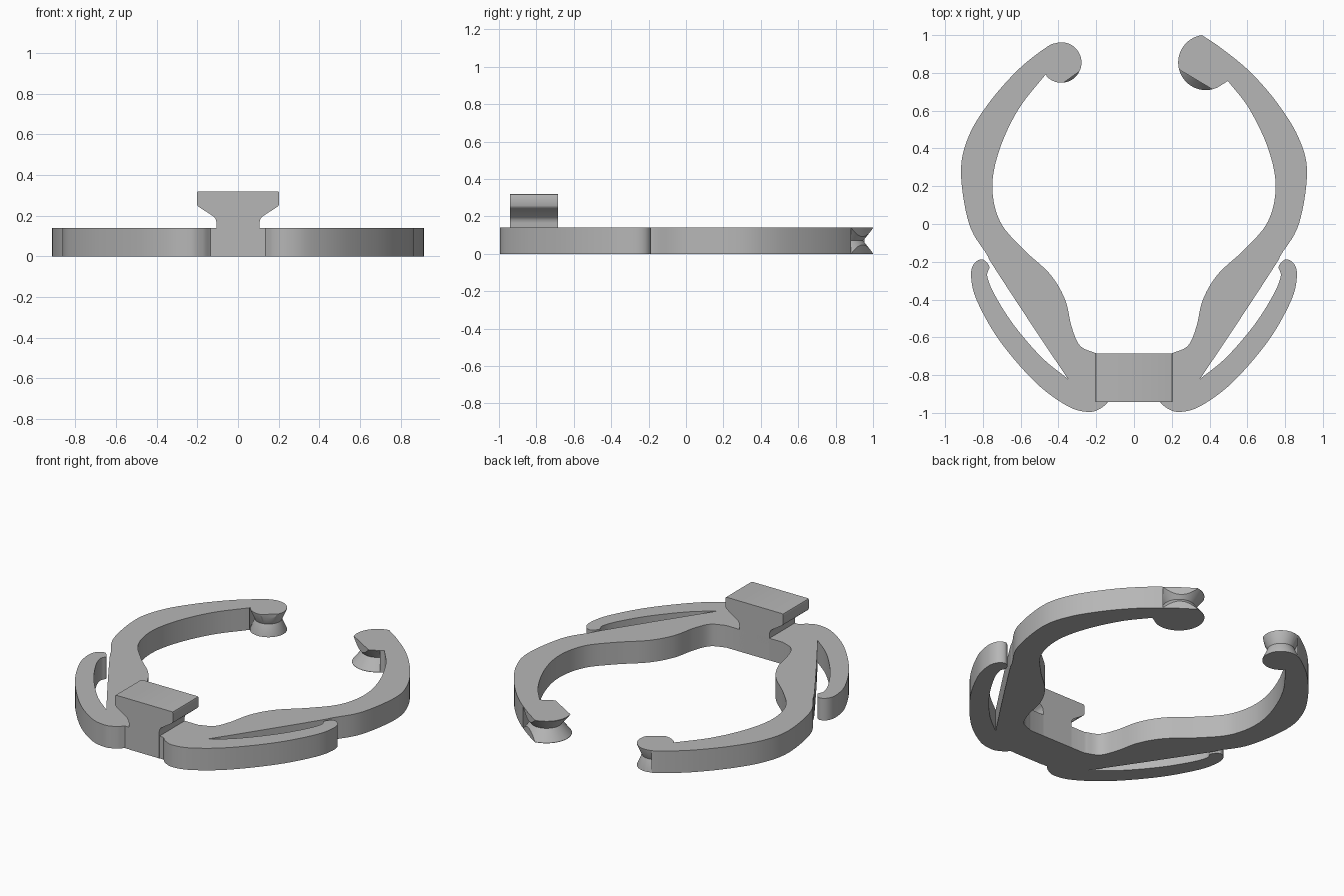
import bpy, bmesh, math
from mathutils import Vector, Matrix

if "Cube" in bpy.data.objects:
    bpy.data.objects.remove(bpy.data.objects["Cube"])

H = 0.14  # thickness of the flat frame

grey = bpy.data.materials.new("grey")
grey.diffuse_color = (0.47, 0.47, 0.47, 1)
grey.use_nodes = True
grey.node_tree.nodes["Principled BSDF"].inputs["Base Color"].default_value = grey.diffuse_color


def spline(pts, n=7):
    """Smooth curve through the points."""
    p = [Vector(q) for q in pts]
    p = [2 * p[0] - p[1]] + p + [2 * p[-1] - p[-2]]
    out = []
    for a, b, c, d in zip(p, p[1:], p[2:], p[3:]):
        for i in range(n):
            t = i / n
            out.append(0.5 * (2 * b + (c - a) * t + (2 * a - 5 * b + 4 * c - d) * t * t
                              + (3 * b - a - 3 * c + d) * t ** 3))
    return out + [p[-2]]


def arc(cx, cy, r, a0, a1, n=40):
    angles = [math.radians(a0 + (a1 - a0) * i / n) for i in range(n + 1)]
    return [Vector((cx + r * math.cos(a), cy + r * math.sin(a))) for a in angles]


def make(name, bm):
    bmesh.ops.recalc_face_normals(bm, faces=bm.faces)
    me = bpy.data.meshes.new(name)
    bm.to_mesh(me)
    bm.free()
    ob = bpy.data.objects.new(name, me)
    bpy.context.collection.objects.link(ob)
    me.materials.append(grey)
    return ob


def prism(name, pts, depth):
    """Extrude an outline given as 3D points along the depth vector."""
    bm = bmesh.new()
    face = bm.faces.new([bm.verts.new(p) for p in pts])
    top = bmesh.ops.extrude_face_region(bm, geom=[face])["geom"]
    bmesh.ops.translate(bm, vec=depth, verts=[v for v in top if isinstance(v, bmesh.types.BMVert)])
    return make(name, bm)


def half(tip, inner_end, outer_start):
    """Outline of one side, from the back of the base round to its front."""
    inner = spline([(0.20, -0.685), (0.285, -0.645), (0.33, -0.545), (0.365, -0.40),
                    (0.445, -0.265), (0.59, -0.13), (0.71, 0.015), (0.75, 0.20),
                    (0.71, 0.40), (0.61, 0.61), inner_end])
    outer = spline(outer_start + [(0.916, 0.275), (0.873, 0.0), (0.78, -0.16),
                                  (0.745, -0.222), (0.557, -0.51), (0.35, -0.82)])
    clip = spline([(0.35, -0.82), (0.49, -0.705), (0.64, -0.53), (0.74, -0.37),
                   (0.777, -0.275), (0.766, -0.225), (0.805, -0.187), (0.85, -0.215),
                   (0.862, -0.285), (0.83, -0.41), (0.71, -0.62), (0.52, -0.84),
                   (0.35, -0.965), (0.24, -0.995), (0.175, -0.975), (0.135, -0.94)])
    return inner + tip + outer[(0 if tip else 1):] + clip[1:]


# tip data: centre x, centre y, radius, waist radius, chord offset, chord normal
R_TIP = (0.38, 0.855, 0.147, 0.092, 0.104, (-0.511, -0.86))
L_TIP = (-0.385, 0.855, 0.108, 0.078, 0.094, (0.58, -0.81))

right = half(arc(0.38, 0.855, 0.146, -64, -260), (0.497, 0.757),
             [(0.36, 1.0), (0.47, 0.925), (0.615, 0.805), (0.755, 0.645), (0.87, 0.46)])
left = half(arc(0.385, 0.855, 0.107, -45, -268), (0.467, 0.793),
            [(0.40, 0.961), (0.46, 0.938), (0.61, 0.82), (0.765, 0.645), (0.875, 0.465)])

# frame: base, two curved arms and two spring clips in one outline
outline = right + [Vector((-p.x, p.y)) for p in reversed(left)]
frame = prism("frame", [(p.x, p.y, 0) for p in outline], Vector((0, 0, H)))


def cut(cutter):
    mod = frame.modifiers.new("cut", "BOOLEAN")
    mod.operation = "DIFFERENCE"
    mod.solver = "EXACT"
    mod.object = cutter
    cutter.hide_render = True
    cutter.hide_set(True)


# V groove around each tip, and the trimmed upper lip
for side, (cx, cy, r, waist, off, nrm) in (("right", R_TIP), ("left", L_TIP)):
    bm = bmesh.new()
    n = 64
    rings = []
    for i in range(n):
        a = 2 * math.pi * i / n
        rings.append([bm.verts.new((cx + q * math.cos(a), cy + q * math.sin(a), z))
                      for q, z in ((waist, H / 2), (r, H - 0.001), (r, 0.001))])
    for i in range(n):
        a, b = rings[i], rings[(i + 1) % n]
        for k in range(3):
            m = (k + 1) % 3
            bm.faces.new((a[k], b[k], b[m], a[m]))
    cut(make(side + "_groove_cutter", bm))

    bm = bmesh.new()
    ang = math.atan2(nrm[1], nrm[0])
    bmesh.ops.create_cube(bm, size=1, matrix=(
        Matrix.Translation((cx, cy, H)) @ Matrix.Rotation(ang, 4, "Z")
        @ Matrix.Translation((off + 0.04, 0, 0)) @ Matrix.Diagonal((0.08, 0.2, H, 1))))
    cut(make(side + "_lip_cutter", bm))

# mount: flared T-shaped block standing on the base
prof = [(0.106, 0.0), (0.106, 0.165), (0.109, 0.182), (0.118, 0.195), (0.192, 0.243),
        (0.199, 0.25), (0.2025, 0.258), (0.2025, 0.312), (0.200, 0.318), (0.194, 0.32)]
prof = prof + [(-x, z) for x, z in reversed(prof)]
mount = prism("mount", [(x, -0.942, z) for x, z in prof], Vector((0, 0.257, 0)))

# bake the cuts and shade
bpy.context.view_layer.update()
baked = bpy.data.meshes.new_from_object(frame.evaluated_get(bpy.context.evaluated_depsgraph_get()))
frame.modifiers.clear()
frame.data = baked
for ob in [o for o in bpy.data.objects if o.name.endswith("cutter")]:
    bpy.data.objects.remove(ob)
for ob in (frame, mount):
    bpy.ops.object.select_all(action="DESELECT")
    ob.select_set(True)
    bpy.context.view_layer.objects.active = ob
    bpy.ops.object.shade_smooth_by_angle(angle=math.radians(30))
